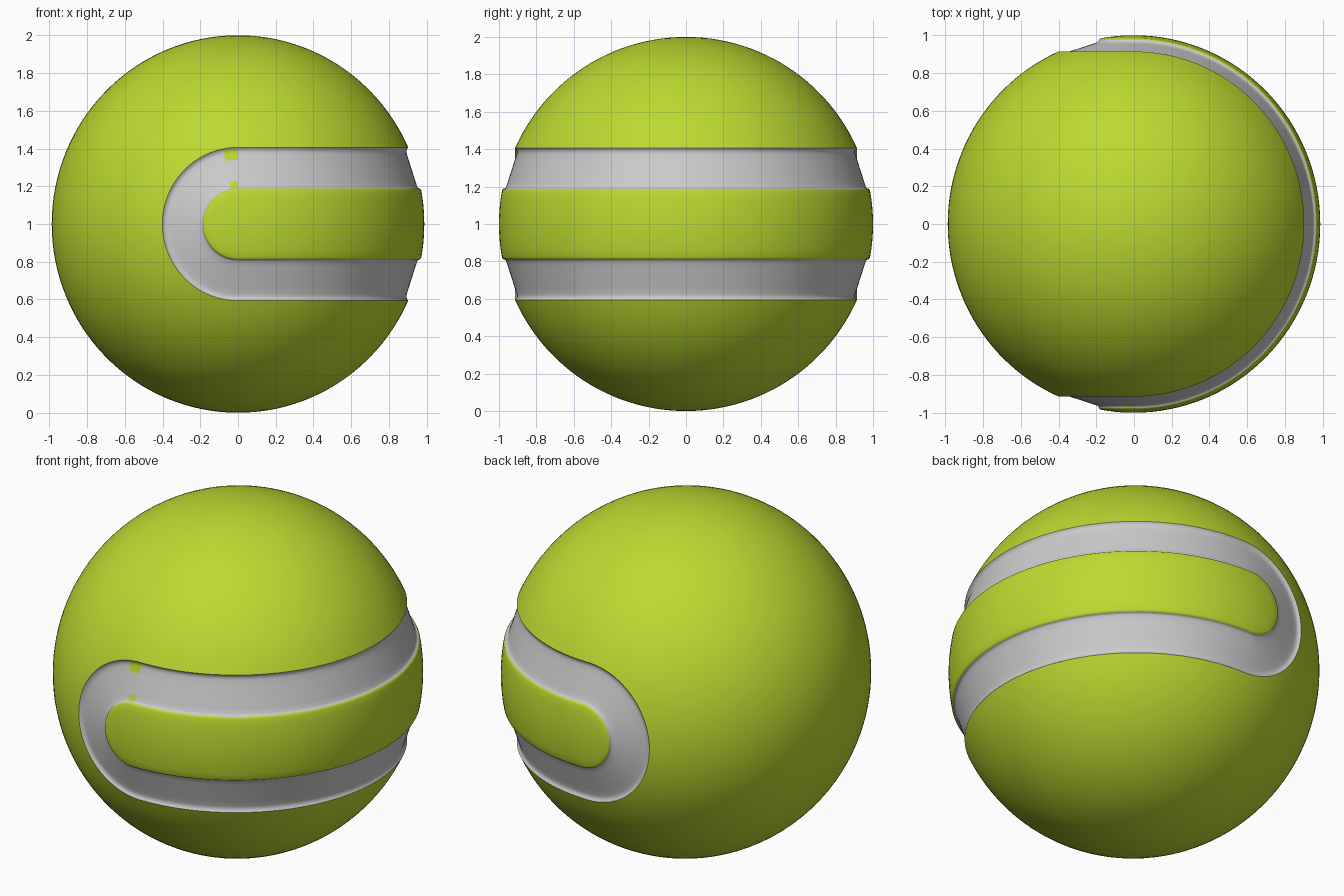
import bpy, bmesh
from math import sin, cos, pi, asin, radians

if "Cube" in bpy.data.objects:
    bpy.data.objects.remove(bpy.data.objects["Cube"])

STEPS = 64          # segments per half turn
SQUASH = 0.987      # ball is slightly narrower along x


def material(name, colour):
    m = bpy.data.materials.new(name)
    m.diffuse_color = colour
    m.use_nodes = True
    m.node_tree.nodes["Principled BSDF"].inputs["Base Color"].default_value = m.diffuse_color
    return m


yellow = material("yellow_green", (0.5, 0.7, 0.03, 1))
grey = material("grey", (0.8, 0.8, 0.8, 1))


def arc(t0, t1, n):
    """Points (radius, offset) on the unit circle between two offsets."""
    a0, a1 = asin(t0), asin(t1)
    return [(cos(a0 + (a1 - a0) * i / n), sin(a0 + (a1 - a0) * i / n)) for i in range(n + 1)]


def right_half(r, t, a, s):     # turned about the z axis
    return (r * sin(a) * SQUASH, -r * cos(a), 1 + s * t)


def left_half(r, t, a, s):      # same profile turned about the y axis
    return (-t * sin(a) * SQUASH, s * r, 1 + t * cos(a))


def sweep(name, profile, mats, chips=()):
    bm = bmesh.new()
    for place in (right_half, left_half):
        for s in (1, -1):
            rows = [[bm.verts.new(place(r, t, pi * i / STEPS, s)) for r, t in profile]
                    for i in range(STEPS + 1)]
            for i in range(STEPS):
                for j in range(len(profile) - 1):
                    f = bm.faces.new((rows[i][j], rows[i + 1][j],
                                      rows[i + 1][j + 1], rows[i][j + 1]))
                    mid = (profile[j][1] + profile[j + 1][1]) / 2
                    # small yellow patches on the front upper bend
                    if place is left_half and s < 0 and i * 180 / STEPS < 11:
                        f.material_index = int(any(a < mid < b for a, b in chips))
    bmesh.ops.remove_doubles(bm, verts=bm.verts, dist=1e-5)
    # all faces look away from the ball centre
    bm.normal_update()
    for f in bm.faces:
        c = f.calc_center_median()
        c.z -= 1
        if f.normal.dot(c) < 0:
            f.normal_flip()
    me = bpy.data.meshes.new(name)
    bm.to_mesh(me)
    bm.free()
    for m in mats:
        me.materials.append(m)
    ob = bpy.data.objects.new(name, me)
    bpy.context.collection.objects.link(ob)
    bpy.context.view_layer.objects.active = ob
    ob.select_set(True)
    bpy.ops.object.shade_smooth_by_angle(angle=radians(50))
    ob.select_set(False)


# Raised panel inside the loop, with a rounded lip
sweep("inner_panel", arc(0, 0.178, 5) + [(0.981, 0.184), (0.976, 0.188)], [yellow])

# Flat sunken band looping round the right side
band = [(0.976, 0.188), (0.967, 0.191), (0.962, 0.198), (0.953, 0.225), (0.9163, 0.34),
        (0.906, 0.372), (0.904, 0.385), (0.907, 0.397), (0.9139, 0.406)]
sweep("groove_band", band, [grey, yellow], [(0.192, 0.225), (0.34, 0.4)])

# Rest of the ball
sweep("outer_shell", arc(0.406, 1, 26), [yellow])
